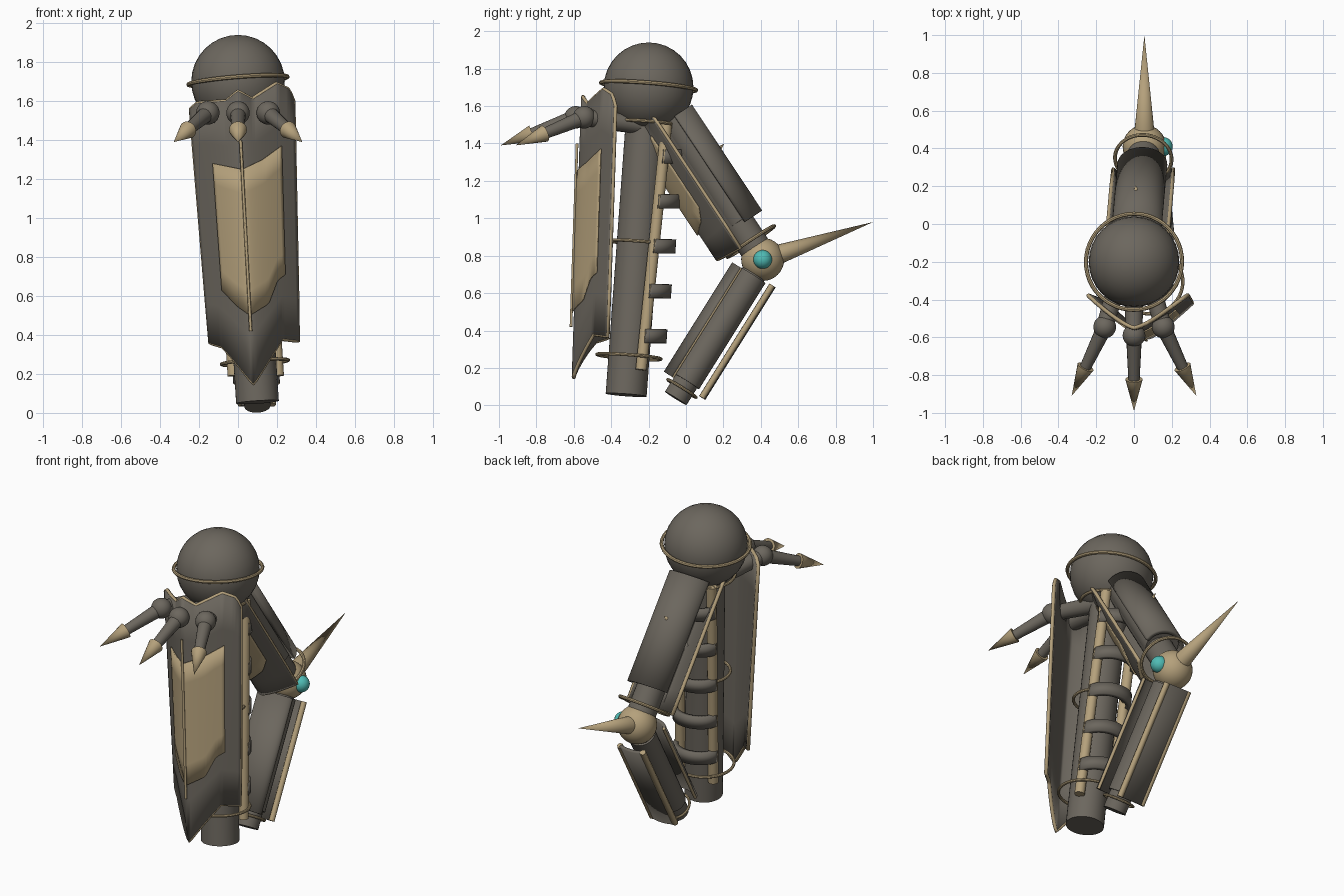
import bpy, bmesh, math
from mathutils import Vector as V

if "Cube" in bpy.data.objects:
    bpy.data.objects.remove(bpy.data.objects["Cube"])


def material(name, rgb):
    m = bpy.data.materials.new(name)
    m.diffuse_color = (*rgb, 1)
    m.use_nodes = True
    m.node_tree.nodes["Principled BSDF"].inputs["Base Color"].default_value = m.diffuse_color
    return m


DARK = material("dark_metal", (0.150, 0.135, 0.112))
TAN = material("tan_trim", (0.46, 0.355, 0.20))
TEAL = material("teal_gem", (0.08, 0.50, 0.46))


def finish(bm, name, mat, thick=0):
    bmesh.ops.recalc_face_normals(bm, faces=bm.faces)
    me = bpy.data.meshes.new(name)
    bm.to_mesh(me)
    bm.free()
    me.materials.append(mat)
    ob = bpy.data.objects.new(name, me)
    bpy.context.collection.objects.link(ob)
    if thick:
        s = ob.modifiers.new("thickness", 'SOLIDIFY')
        s.thickness, s.offset = thick, 0
    bpy.context.view_layer.objects.active = ob
    bpy.ops.object.select_all(action='DESELECT')
    ob.select_set(True)
    bpy.ops.object.shade_smooth_by_angle(angle=math.radians(35))
    return ob


def tube(name, a, b, r1, r2, mat, n=24):
    a, b = V(a), V(b)
    bm = bmesh.new()
    bmesh.ops.create_cone(bm, cap_ends=True, segments=n, radius1=r1, radius2=r2, depth=(b - a).length)
    ob = finish(bm, name, mat)
    ob.location = (a + b) / 2
    ob.rotation_euler = (b - a).to_track_quat('Z', 'Y').to_euler()


def ball(name, c, r, mat):
    bm = bmesh.new()
    bmesh.ops.create_uvsphere(bm, u_segments=32, v_segments=16, radius=r)
    finish(bm, name, mat).location = c


def ring(name, c, normal, big, small, mat=TAN):
    bpy.ops.mesh.primitive_torus_add(major_radius=big, minor_radius=small, major_segments=48,
                                     minor_segments=8, location=c,
                                     rotation=V(normal).to_track_quat('Z', 'Y').to_euler())
    ob = bpy.context.object
    ob.name = name
    ob.data.materials.append(mat)
    bpy.ops.object.shade_smooth_by_angle()


def wire(name, pts, r, closed=False, mat=TAN):
    cu = bpy.data.curves.new(name, 'CURVE')
    cu.dimensions, cu.bevel_depth, cu.bevel_resolution = '3D', r, 1
    cu.use_fill_caps = True
    sp = cu.splines.new('POLY')
    sp.points.add(len(pts) - 1)
    for p, q in zip(sp.points, pts):
        p.co = (*q, 1)
    sp.use_cyclic_u = closed
    cu.materials.append(mat)
    bpy.context.collection.objects.link(bpy.data.objects.new(name, cu))


def sheet(name, f, nu, nv, mat, thick):
    """Surface f(a, b) with a, b in 0..1"""
    bm = bmesh.new()
    g = [[bm.verts.new(f(i / nu, j / nv)) for j in range(nv + 1)] for i in range(nu + 1)]
    for i in range(nu):
        for j in range(nv):
            bm.faces.new((g[i][j], g[i + 1][j], g[i + 1][j + 1], g[i][j + 1]))
    finish(bm, name, mat, thick)


def table(t, u):
    for (a, p), (b, q) in zip(t, t[1:]):
        if u <= b:
            return p + (q - p) * (u - a) / (b - a)
    return t[-1][1]


def bounded(surf, low, high, shift=V((0, 0, 0))):
    """Patch of surf(u, h) between two edge tables"""
    u0, u1 = low[0][0], low[-1][0]

    def f(a, b):
        u = u0 + (u1 - u0) * a
        lo, hi = table(low, u), table(high, u)
        return surf(u, lo + (hi - lo) * b) + shift
    return f


def shield(name, surf, low, high, plow, phigh, out):
    f = bounded(surf, low, high)
    sheet(name, f, 40, 6, DARK, 0.022)
    n = 40
    rim = [f(i / n, 0) for i in range(n)] + [f(1, i / 6) for i in range(6)]
    rim += [f(1 - i / n, 1) for i in range(n)] + [f(0, 1 - i / 6) for i in range(6)]
    wire(name + "_rim", rim, 0.011, True)
    sheet(name + "_panel", bounded(surf, plow, phigh, out), 24, 6, TAN, 0.008)


# shoulder ball and its hoop
ball("shoulder_ball", (0, -0.2, 1.70), 0.24, DARK)
ring("shoulder_hoop", (0, -0.2, 1.705), (-0.08, 0.08, 1), 0.255, 0.011)

# main column, side rods, hoops
TOP, LOW = V((0, -0.205, 1.62)), V((0.1, -0.32, 0.055))
AX = (TOP - LOW).normalized()


def column(z):
    return LOW + (TOP - LOW) * ((z - LOW.z) / (TOP.z - LOW.z))


tube("main_column", LOW, TOP, 0.11, 0.11, DARK, 32)
for s in (-1, 1):
    a, b = column(0.19), column(1.5)
    tube("column_rod", a + V((s * 0.115, 0.07, 0)), b + V((s * 0.115, 0.11, 0)), 0.03, 0.03, TAN, 16)
for z, r in ((0.26, 0.172), (0.87, 0.145), (1.51, 0.165)):
    ring("column_hoop", column(z), AX, r, 0.009)

# curved ribs behind the column
for i in range(5):
    z = 0.37 + 0.24 * i
    c = column(z) + V((0, 0.075 + 0.006 * i, 0))

    def rib(a, b, c=c):
        t = math.pi * a
        return c + V((0.13 * math.cos(t), 0.105 * math.sin(t), 0)) + AX * 0.075 * (b - 0.5)
    sheet("rib", rib, 20, 1, DARK, 0.03)


# front shield
def front(u, z):
    k = (1.65 - z) / 1.5
    half = 0.25 - 0.045 * k if u < 0 else 0.283 - 0.05 * k
    return V((0.08 * k + u * half, -0.55 - 0.05 * k + 0.175 * abs(u) ** 1.3, z))


shield("front_shield", front,
       [(-1, .36), (-.7, .34), (-.5, .29), (0, .15), (.45, .31), (.65, .38), (1, .37)],
       [(-1, 1.56), (-.85, 1.59), (-.25, 1.6), (0, 1.65), (.25, 1.61), (.7, 1.69), (.92, 1.66), (1, 1.6)],
       [(-.62, .63), (-.3, .55), (0, .5), (.4, .56), (.6, .68), (.76, .71)],
       [(-.62, 1.28), (0, 1.25), (.4, 1.3), (.76, 1.37)], V((0, -0.018, 0)))
wire("shield_ridge", [front(0, z) + V((0, -0.024, 0)) for z in (0.42, 0.9, 1.4)], 0.008)

# three clawed fingers
for s in (-1, 0, 1):
    k = V((0.155 * s, -0.59 + 0.045 * abs(s), 1.54))
    tip = V((0.33 * s, -0.99 + 0.08 * abs(s), 1.39))
    mid = k.lerp(tip, 0.58)
    tube("finger_link", (0.07 * s, -0.25, 1.5), k, 0.05, 0.045, DARK, 16)
    ball("finger_knuckle", k, 0.06, DARK)
    tube("finger_shaft", k, mid, 0.042, 0.03, DARK, 16)
    tube("finger_claw", mid, tip, 0.046, 0, TAN, 16)

# elbow with gem and spike
E = V((0.055, 0.41, 0.78))
ball("elbow_ball", E, 0.115, TAN)
ball("elbow_gem", E + V((0.1, 0.0, 0.0)), 0.05, TEAL)
tube("elbow_spike", E + V((0, 0.05, 0.015)), (0.055, 1.0, 0.98), 0.056, 0, TAN, 20)


def frame(d, n):
    return lambda t, p, x: E + d * t + n * p + V((x, 0, 0))


# upper arm: core, back shell, under shield
DU = (E - V((0, -0.2, 1.7))).normalized()
up = frame(DU, V((0, 0.833, 0.553)))
tube("upper_arm_core", up(-1.0, 0, 0), E, 0.085, 0.085, DARK)


def back_shell(a, b):
    t = math.pi * a
    return up(-0.9 + 0.68 * b, 0.03 + 0.10 * math.sin(t), 0.12 * math.cos(t))


sheet("upper_arm_shell", back_shell, 24, 2, DARK, 0.025)
tube("upper_arm_filler", up(-0.89, 0.025, 0), up(-0.235, 0.025, 0), 0.1, 0.1, DARK)
ring("upper_arm_cuff", up(-0.115, 0, 0), DU, 0.15, 0.01)
tube("shell_stud", (0.01, 0.17, 1.365), (0.01, 0.205, 1.40), 0.016, 0, TAN, 12)


def under(u, t):
    return up(t, -0.2 + 0.135 * abs(u) ** 1.3, 0.16 * u)


shield("upper_arm_shield", under,
       [(-1, -1.04), (-.7, -.95), (0, -.85), (.7, -.95), (1, -1.04)],
       [(-1, -.12), (0, -.135), (1, -.12)],
       [(-.72, -.88), (0, -.78), (.72, -.88)],
       [(-.72, -.42), (-.5, -.35), (0, -.30), (.5, -.35), (.72, -.42)],
       V((0, -0.015, -0.010)))

# forearm: core, front shell with trim, rear plate with side rails
END = V((0.10, -0.055, 0.037))
DF = (END - E).normalized()
fo = frame(DF, V((0, 0.847, -0.532)))
tube("forearm_core", E, END, 0.068, 0.068, DARK)
tube("forearm_sleeve", fo(0.1, 0, 0), fo(0.77, 0, 0), 0.08, 0.08, DARK)
ring("forearm_hoop", fo(0.815, 0, 0), DF, 0.09, 0.008)


def front_shell(a, b):
    t = math.pi * a
    return fo(0.1 + 0.69 * b, -0.075 - 0.045 * math.sin(t), 0.11 * math.cos(t))


sheet("forearm_shell", front_shell, 20, 2, DARK, 0.02)
for a in (0, 1):
    wire("forearm_shell_trim", [front_shell(a, b) for b in (0, 1)], 0.01)


def rear_plate(a, b):
    t = 2 * a - 1
    return fo(0.09 + 0.71 * b, 0.128 - 0.012 * t * t, 0.08 * t)


sheet("forearm_rear_plate", rear_plate, 10, 2, DARK, 0.02)
for a in (0, 1):
    wire("forearm_rear_rail", [rear_plate(a, b) for b in (0, 1)], 0.019)
